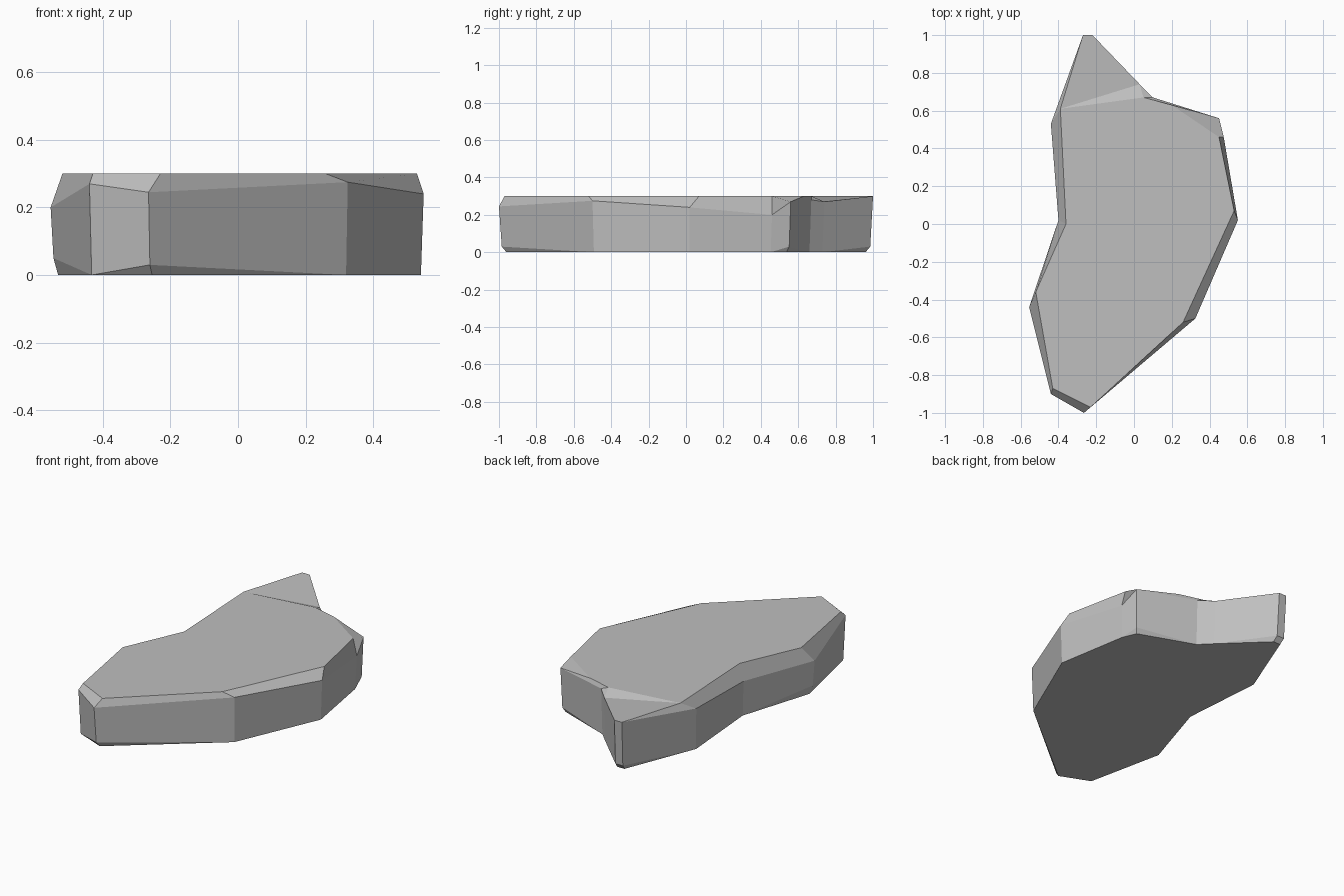
import bpy
import bmesh

default_cube = bpy.data.objects.get("Cube")
if default_cube:
    bpy.data.objects.remove(default_cube, do_unlink=True)

TOP = 0.3

# Corners, counterclockwise from the front tip:
# (widest x, y), shoulder height, foot chamfer height, (top x, y)
corners = [
    ((-.265, -1), .245, .03, (-.23, -.97)),
    ((.325, -.5), .275, 0, (.26, -.52)),
    ((.55, .02), .24, 0, (.53, .07)),
    ((.475, .46), .2, 0, (.45, .46)),
    ((.45, .56), .27, .03, (.2, .63)),
    ((.1, .67), .28, 0, (.05, .67)),
    ((.03, .74), .27, 0, None),
    ((-.22, 1), TOP, .03, None),
    ((-.27, 1), TOP, .03, None),
    ((-.44, .53), .25, 0, (-.39, .61)),
    ((-.4, .02), .21, 0, (-.36, 0)),
    ((-.555, -.44), .2, .05, (-.52, -.36)),
    ((-.44, -.9), .27, 0, (-.43, -.87)),
]
SPUR = (6, 7, 8)  # corners of the low rear spur, outside the main top


def corner_column(bm, corner):
    """Four vertices from foot to top of one corner."""
    (x, y), shoulder, foot, top = corner
    inset = .96 if foot else .985
    tx, ty = top or (x, y)
    points = [
        (x * inset, y * inset, 0),
        (x * .985, y * .985, foot),
        (x, y, shoulder),
        (tx, ty, TOP if top else shoulder),
    ]
    return [bm.verts.new(p) for p in points]


bm = bmesh.new()
columns = [corner_column(bm, c) for c in corners]
count = len(columns)

# Side walls with foot and shoulder chamfers
for i, left in enumerate(columns):
    right = columns[(i + 1) % count]
    for level in range(3):
        bm.faces.new((left[level], right[level],
                      right[level + 1], left[level + 1]))

# Flat underside, main top, and the sloped spur behind it
tops = [c[3] for c in columns]
bm.faces.new([c[0] for c in reversed(columns)])
bm.faces.new([v for i, v in enumerate(tops) if i not in SPUR])
bm.faces.new((tops[9], tops[5], tops[6]))
bm.faces.new(tops[6:10])

bmesh.ops.remove_doubles(bm, verts=bm.verts[:], dist=.002)
bmesh.ops.recalc_face_normals(bm, faces=bm.faces[:])

mesh = bpy.data.meshes.new("rock_slab")
bm.to_mesh(mesh)
bm.free()
rock = bpy.data.objects.new("rock_slab", mesh)
bpy.context.collection.objects.link(rock)

# Plain grey stone
stone = bpy.data.materials.new("grey_stone")
stone.use_nodes = True
colour = (.52, .52, .52, 1)
stone.diffuse_color = colour
stone.node_tree.nodes["Principled BSDF"].inputs["Base Color"].default_value = colour
mesh.materials.append(stone)
